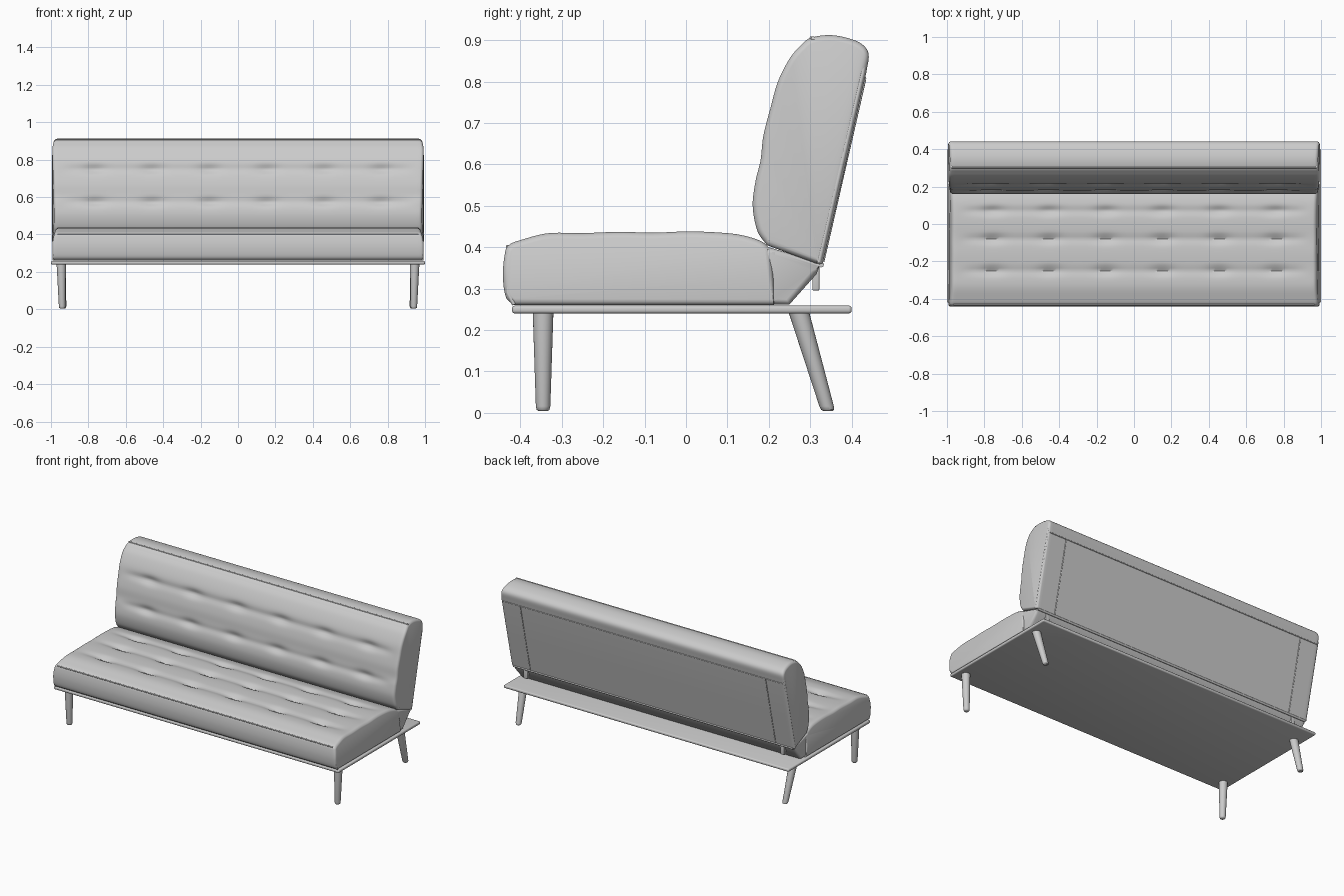
import bpy, bmesh, math
from mathutils import Vector

if "Cube" in bpy.data.objects:
    bpy.data.objects.remove(bpy.data.objects["Cube"])

mat = bpy.data.materials.new("light grey")
mat.diffuse_color = (0.6, 0.6, 0.6, 1)
mat.use_nodes = True
mat.node_tree.nodes["Principled BSDF"].inputs["Base Color"].default_value = mat.diffuse_color


def finish(name, bm, angle=40):
    bmesh.ops.recalc_face_normals(bm, faces=bm.faces[:])
    me = bpy.data.meshes.new(name)
    bm.to_mesh(me)
    bm.free()
    me.materials.append(mat)
    me.polygons.foreach_set("use_smooth", [True] * len(me.polygons))
    me.set_sharp_from_angle(angle=math.radians(angle))
    ob = bpy.data.objects.new(name, me)
    bpy.context.collection.objects.link(ob)
    return ob


def curve_points(pts, n=6):
    """Smooth path through the points (Catmull-Rom)."""
    p = [Vector(q) for q in pts]
    p = [2 * p[0] - p[1]] + p + [2 * p[-1] - p[-2]]
    out = []
    for i in range(1, len(p) - 2):
        a, b, c, d = p[i - 1:i + 3]
        for k in range(n):
            t = k / n
            out.append(0.5 * (2 * b + (c - a) * t + (2 * a - 5 * b + 4 * c - d) * t * t
                              + (3 * b - a - 3 * c + d) * t ** 3))
    return out + [p[-2]]


BUTTONS = [-0.77 + 0.308 * i for i in range(6)]


def tuft(x, s, rows):
    """Depth of the stitched creases and button dimples."""
    fade = min(1, max(0, (0.96 - abs(x)) / 0.08))
    d = 0
    for r in rows:
        d += 0.006 * math.exp(-((s - r) / 0.02) ** 2)
        for b in BUTTONS:
            d += 0.012 * math.exp(-((s - r) / 0.022) ** 2 - ((x - b) / 0.06) ** 2)
    return d * fade


def cushion(name, soft, hard, rows, axis, push, half, taper, r=0.014):
    """Profile swept along x, with rounded ends and tufting on the soft part."""
    ring = curve_points(soft)
    ns = len(ring)
    ring += [Vector(p) for p in hard]
    n = len(ring)
    area = sum(ring[i].cross(ring[(i + 1) % n]) for i in range(n))
    normals = []
    for i in range(n):
        t = (ring[(i + 1) % n] - ring[i - 1]).normalized()
        normals.append(Vector((-t.y, t.x)) * (1 if area > 0 else -1))
    ends = [half - r + r * math.sin(a * math.pi / 10) for a in range(6)]
    mid = [-(half - r) + 2 * (half - r) * i / 120 for i in range(1, 120)]
    xs = [-e for e in reversed(ends)] + mid + ends
    bm = bmesh.new()
    prev = None
    loops = []
    for x in xs:
        t = max(0, (abs(x) - half + r) / r)
        inset = r * (1 - math.sqrt(max(0, 1 - t * t)))
        loop = []
        for i, q in enumerate(ring):
            p = q + normals[i] * inset
            if i < ns:
                p = p + Vector(push) * tuft(x, q[axis], rows)
            loop.append(bm.verts.new((x * (1 - taper(p.x, p.y)), p.x, p.y)))
        if prev:
            for i in range(n):
                j = (i + 1) % n
                bm.faces.new((prev[i], prev[j], loop[j], loop[i]))
        prev = loop
        loops.append(loop)
    bm.faces.new(loops[0])
    bm.faces.new(loops[-1])
    return finish(name, bm)


def piping(name, pts, radius=0.005, cyclic=False):
    cu = bpy.data.curves.new(name, 'CURVE')
    cu.dimensions = '3D'
    cu.bevel_depth = radius
    cu.bevel_resolution = 2
    cu.use_fill_caps = True
    sp = cu.splines.new('POLY')
    sp.points.add(len(pts) - 1)
    for p, q in zip(sp.points, pts):
        p.co = (*q, 1)
    sp.use_cyclic_u = cyclic
    cu.materials.append(mat)
    ob = bpy.data.objects.new(name, cu)
    bpy.context.collection.objects.link(ob)


def box(name, lo, hi, bevel):
    bm = bmesh.new()
    bmesh.ops.create_cube(bm, size=1)
    for v in bm.verts:
        v.co = [(a + b) / 2 + c * (b - a) for a, b, c in zip(lo, hi, v.co)]
    bmesh.ops.bevel(bm, geom=bm.edges[:], offset=bevel, segments=3, affect='EDGES', profile=0.5)
    return finish(name, bm)


def leg(name, top, bottom):
    """Tapered round leg with a softened foot."""
    top, bottom = Vector(top), Vector(bottom)
    bm = bmesh.new()
    rings = []
    for t, r in [(0, 0.025), (0.95, 0.0175), (0.985, 0.0155), (1, 0.011)]:
        c = top.lerp(bottom, t)
        rings.append([bm.verts.new(c + Vector((r * math.cos(a), r * math.sin(a), 0)))
                      for a in (k * math.tau / 24 for k in range(24))])
    for a, b in zip(rings, rings[1:]):
        for i in range(24):
            j = (i + 1) % 24
            bm.faces.new((a[i], a[j], b[j], b[i]))
    bm.faces.new(rings[0])
    bm.faces.new(rings[-1])
    finish(name, bm)


# Seat cushion
cushion("seat_cushion",
        [(-0.415, 0.26), (-0.435, 0.28), (-0.442, 0.33), (-0.438, 0.38), (-0.428, 0.405),
         (-0.39, 0.42), (-0.33, 0.434), (-0.25, 0.434), (-0.16, 0.437), (-0.08, 0.435),
         (0.0, 0.438), (0.07, 0.436), (0.13, 0.43), (0.18, 0.415), (0.205, 0.395)],
        [(0.212, 0.33), (0.212, 0.26)], [-0.25, -0.08, 0.07], 0, (0, -1), 0.993,
        lambda y, z: 0.02 * max(0, (z - 0.33) / 0.1) ** 2)

# Folding wedge joining seat and backrest
cushion("hinge_wedge", [(0.205, 0.262), (0.203, 0.33), (0.2, 0.40)],
        [(0.325, 0.362), (0.315, 0.335), (0.25, 0.262)], [], 0, (0, 0), 0.985, lambda y, z: 0)

# Backrest cushion
cushion("back_cushion",
        [(0.195, 0.405), (0.172, 0.44), (0.161, 0.50), (0.168, 0.56), (0.18, 0.61), (0.187, 0.67),
         (0.205, 0.74), (0.222, 0.80), (0.25, 0.855), (0.275, 0.885), (0.30, 0.905), (0.345, 0.912),
         (0.39, 0.905), (0.425, 0.89), (0.441, 0.865), (0.435, 0.82)],
        [(0.38, 0.575), (0.33, 0.36), (0.315, 0.36)], [0.575, 0.75], 1, (0.97, -0.2), 0.993,
        lambda y, z: 0.012 * max(0, (z - 0.84) / 0.07) ** 2 + 0.012 * max(0, (0.28 - y) / 0.12) ** 2)

# Piping along the cushion edges
piping("seat_front_piping", [(-0.965, -0.431, 0.402), (0.965, -0.431, 0.402)], 0.004)
piping("back_top_piping", [(-0.975, 0.302, 0.905), (0.975, 0.302, 0.905)], 0.004)
for side, s in (("left", -1), ("right", 1)):
    piping(side + "_seat_piping", [(s * 0.988, -0.415, 0.262), (s * 0.988, -0.43, 0.29),
                                   (s * 0.985, -0.432, 0.34), (s * 0.972, -0.428, 0.39),
                                   (s * 0.963, -0.424, 0.402)], 0.005)
    piping(side + "_back_piping", [(s * 0.975, 0.302, 0.903), (s * 0.977, 0.40, 0.888),
                                   (s * 0.98, 0.428, 0.875), (s * 0.982, 0.432, 0.855),
                                   (s * 0.988, 0.426, 0.82), (s * 0.988, 0.32, 0.362)], 0.006)
    # Seams framing the rear panel
    piping(side + "_rear_seam", [(s * 0.86, 0.432, 0.805), (s * 0.86, 0.331, 0.365)], 0.003)
    # Release tab under the backrest
    box(side + "_hinge_tab", (s * 0.90 - 0.015, 0.305, 0.295), (s * 0.90 + 0.015, 0.322, 0.365), 0.004)
    # Legs
    leg(side + "_front_leg", (s * 0.945, -0.345, 0.245), (s * 0.94, -0.345, 0.004))
    leg(side + "_rear_leg", (s * 0.945, 0.272, 0.245), (s * 0.935, 0.343, 0.004))
piping("rear_panel_top_seam", [(-0.98, 0.4325, 0.808), (0.98, 0.4325, 0.808)], 0.003)
piping("rear_bottom_piping", [(-0.98, 0.326, 0.358), (0.98, 0.326, 0.358)], 0.007)

# Base board
box("base_board", (-1.0, -0.42, 0.24), (1.0, 0.40, 0.259), 0.007)
